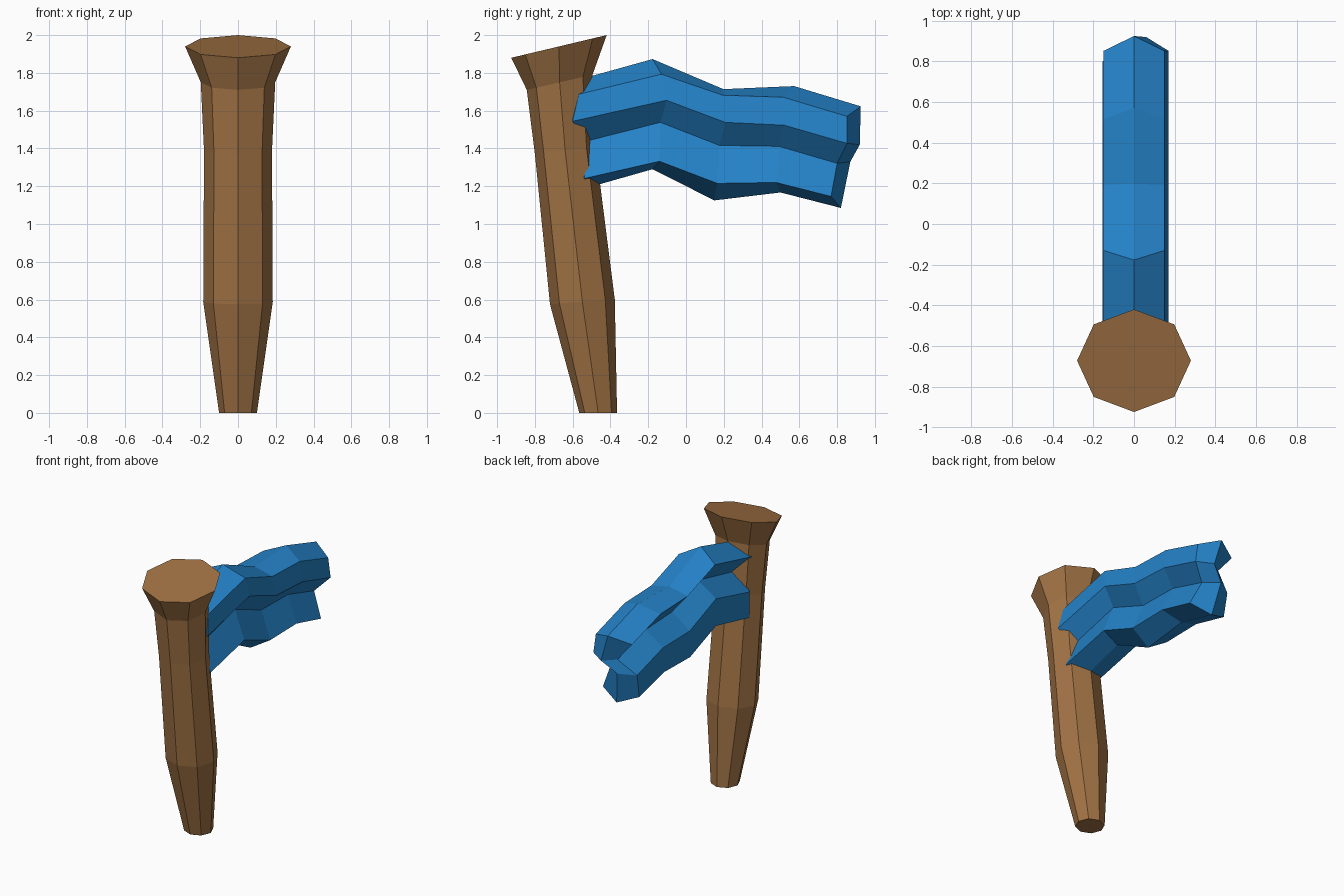
import bpy, bmesh, math

if "Cube" in bpy.data.objects:
    bpy.data.objects.remove(bpy.data.objects["Cube"])


def material(name, rgb):
    m = bpy.data.materials.new(name)
    m.diffuse_color = (*rgb, 1)
    m.use_nodes = True
    m.node_tree.nodes["Principled BSDF"].inputs["Base Color"].default_value = m.diffuse_color
    return m


def finish(name, bm, mat):
    bmesh.ops.recalc_face_normals(bm, faces=bm.faces[:])
    me = bpy.data.meshes.new(name)
    bm.to_mesh(me)
    bm.free()
    me.materials.append(mat)
    bpy.context.collection.objects.link(bpy.data.objects.new(name, me))


def bridge(bm, rings):
    for a, b in zip(rings, rings[1:]):
        for i in range(len(a)):
            j = (i + 1) % len(a)
            bm.faces.new((a[i], a[j], b[j], b[i]))


wood = material("brown wood", (0.352, 0.168, 0.058))
blue = material("blue cloth", (0.018, 0.225, 0.58))

# Leaning eight-sided post: half width, front (y, z), back (y, z)
post = [
    (0.10, -0.565, 0.0, -0.365, 0.0),
    (0.184, -0.72, 0.575, -0.377, 0.60),
    (0.18, -0.80, 1.37, -0.48, 1.41),
    (0.197, -0.843, 1.71, -0.495, 1.79),
    (0.28, -0.925, 1.88, -0.42, 2.0),
]
bm = bmesh.new()
rings = []
for r, y0, z0, y1, z1 in post:
    ring = []
    for i in range(8):
        a = i * math.pi / 4
        t = 0.5 + 0.5 * math.sin(a)
        ring.append(bm.verts.new((r * math.cos(a), y0 + (y1 - y0) * t, z0 + (z1 - z0) * t)))
    rings.append(ring)
bridge(bm, rings)
bm.faces.new(rings[0])
bm.faces.new(rings[-1])
finish("post", bm, wood)

# Thick waving flag: lengthwise lines as (y, z), from the top ridge down
lines = [
    [(-0.62, 1.75), (-0.177, 1.873), (0.198, 1.714), (0.572, 1.73), (0.925, 1.623)],
    [(-0.567, 1.687), (-0.13, 1.793), (0.193, 1.682), (0.515, 1.671), (0.852, 1.57)],
    [(-0.60, 1.544), (-0.103, 1.655), (0.208, 1.538), (0.52, 1.523), (0.852, 1.427)],
    [(-0.53, 1.438), (-0.135, 1.538), (0.177, 1.416), (0.493, 1.411), (0.80, 1.321)],
    [(-0.538, 1.241), (-0.14, 1.332), (0.166, 1.215), (0.477, 1.22), (0.768, 1.146)],
    [(-0.60, 1.17), (-0.177, 1.29), (0.15, 1.125), (0.50, 1.167), (0.82, 1.085)],
]
right_x = [0, 0.15, 0.17, 0.07, 0.15, 0]
left_x = [0, -0.15, -0.03, -0.155, -0.15, 0]
order = [(k, right_x[k]) for k in range(6)] + [(k, left_x[k]) for k in (4, 3, 2, 1)]
bm = bmesh.new()
rings = [[bm.verts.new((x, *lines[k][s])) for k, x in order] for s in range(5)]
bridge(bm, rings)

# Bevelled flag ends, meeting at a raised centre line
centres = [((0.07, -0.64, 1.56), (-0.04, -0.60, 1.43)),
           ((0.06, 0.92, 1.42), (-0.04, 0.87, 1.33))]
for ring, mids in zip((rings[0], rings[-1]), centres):
    c1, c2 = [bm.verts.new(c) for c in mids]
    mid = [ring[0], c1, c2, ring[5]]
    for side in ([ring[1], ring[2], ring[3], ring[4]], [ring[9], ring[8], ring[7], ring[6]]):
        for i in range(3):
            bm.faces.new((mid[i], side[i], side[i + 1], mid[i + 1]))
finish("flag", bm, blue)
